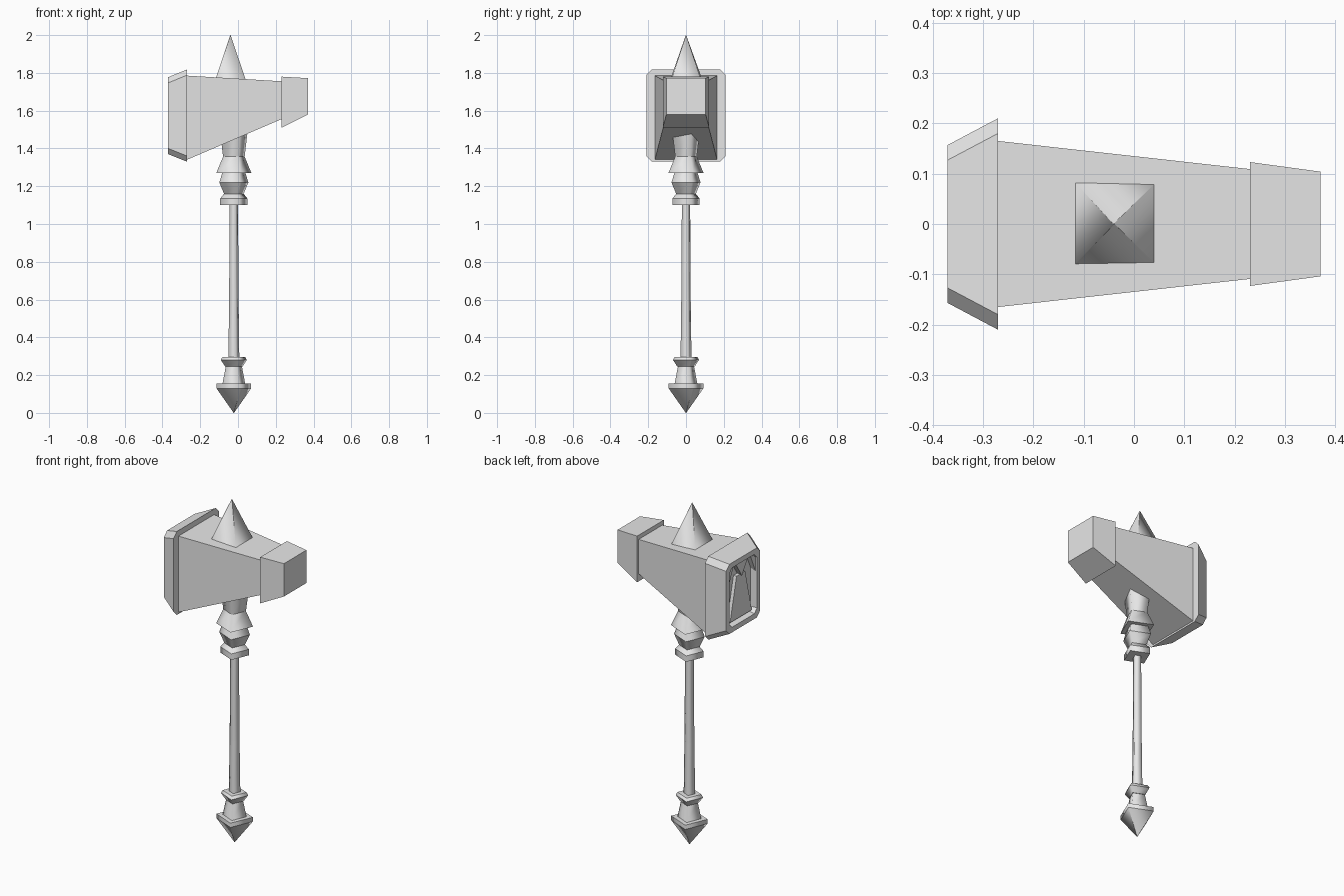
import bpy, bmesh, math

cube = bpy.data.objects.get("Cube")
if cube:
    bpy.data.objects.remove(cube, do_unlink=True)

# One plain grey for the whole hammer
grey = bpy.data.materials.new("plain_grey")
grey.use_nodes = True
COLOUR = (0.8, 0.8, 0.8, 1)
grey.diffuse_color = COLOUR
grey.node_tree.nodes["Principled BSDF"].inputs["Base Color"].default_value = COLOUR


def loft(name, rings, smooth=False):
    """Skin a list of equal rings; smooth keeps the ring edges sharp."""
    bm = bmesh.new()
    loops = [[bm.verts.new(p) for p in ring] for ring in rings]
    count = len(loops[0])
    for a, b in zip(loops, loops[1:]):
        for i in range(count):
            j = (i + 1) % count
            bm.faces.new((a[i], a[j], b[j], b[i])).smooth = smooth
    for loop in loops:
        for i in range(count):
            bm.edges.get((loop[i], loop[(i + 1) % count])).smooth = False
    bm.faces.new(loops[0])
    bm.faces.new(loops[-1])
    bmesh.ops.remove_doubles(bm, verts=bm.verts, dist=0.0001)
    bmesh.ops.recalc_face_normals(bm, faces=bm.faces)
    mesh = bpy.data.meshes.new(name)
    bm.to_mesh(mesh)
    bm.free()
    mesh.materials.append(grey)
    obj = bpy.data.objects.new(name, mesh)
    bpy.context.collection.objects.link(obj)
    return obj


AXIS = -0.022
TURN = math.radians(22)


def square(z, half):
    """Turned square ring; half is its half width seen from the front."""
    r = max(half, 0.001) / math.cos(TURN)
    return [(AXIS + r * math.cos(TURN + k * math.pi / 2),
             r * math.sin(TURN + k * math.pi / 2), z) for k in range(4)]


def box_ring(x, half, low, high):
    return [(x, -half, low), (x, half, low), (x, half, high), (x, -half, high)]


def cut_ring(x, half, low, high, c):
    """Rectangle across x with cut corners."""
    return [(x, -half + c, low), (x, half - c, low), (x, half, low + c), (x, half, high - c),
            (x, half - c, high), (x, -half + c, high), (x, -half, high - c), (x, -half, low + c)]


def plate(name, outline, back, front):
    return loft(name, [[(x, y, z) for y, z in outline] for x in (back, front)])


# Handle pieces: height and half width pairs
handle = {
    "pommel": [(0, 0), (0.13, 0.092), (0.155, 0.092), (0.155, 0.06), (0.25, 0.042)],
    "lower_collar": [(0.245, 0.046), (0.28, 0.069), (0.297, 0.06)],
    "shaft": [(0.29, 0.029), (0.6, 0.025), (1.11, 0.022)],
    "upper_grip": [(1.1, 0.072), (1.135, 0.072), (1.16, 0.052), (1.22, 0.077), (1.275, 0.06)],
    "flared_collar": [(1.27, 0.093), (1.362, 0.055)],
    "neck": [(1.355, 0.057), (1.5, 0.074)],
}
for name, profile in handle.items():
    loft(name, [square(z, w) for z, w in profile], smooth=True)

# Tapered head and its small striking cap
loft("head_body", [box_ring(-0.28, 0.166, 1.336, 1.786), box_ring(0.24, 0.108, 1.559, 1.755)])
loft("small_cap", [box_ring(0.23, 0.123, 1.51, 1.78), box_ring(0.37, 0.104, 1.58, 1.772)])

# Large striking rim with a sunken face
loft("large_rim", [
    cut_ring(-0.27, 0.21, 1.33, 1.818, 0.03),
    cut_ring(-0.37, 0.157, 1.37, 1.777, 0.03),
    cut_ring(-0.37, 0.128, 1.4, 1.747, 0.025),
    cut_ring(-0.335, 0.118, 1.41, 1.737, 0.02),
])

# Raised shapes inside the sunken face
plate("face_wedge", [(-0.1, 1.42), (0.1, 1.42), (0.04, 1.67), (-0.04, 1.67)], -0.33, -0.355)
plate("face_tooth", [(-0.055, 1.745), (0.055, 1.745), (0, 1.66)], -0.33, -0.362)
for side in (-1, 1):
    plate("face_corner_left" if side > 0 else "face_corner_right",
          [(side * 0.125, 1.74), (side * 0.08, 1.74), (side * 0.125, 1.64)], -0.33, -0.362)

# Top spike
spike = [[(-0.12, -0.083, 1.765), (0.04, -0.077, 1.765), (0.04, 0.079, 1.765), (-0.12, 0.086, 1.765)],
         [(-0.04 + 0.001 * a, 0.001 * b, 2.0) for a, b in ((-1, -1), (1, -1), (1, 1), (-1, 1))]]
loft("top_spike", spike, smooth=True)
